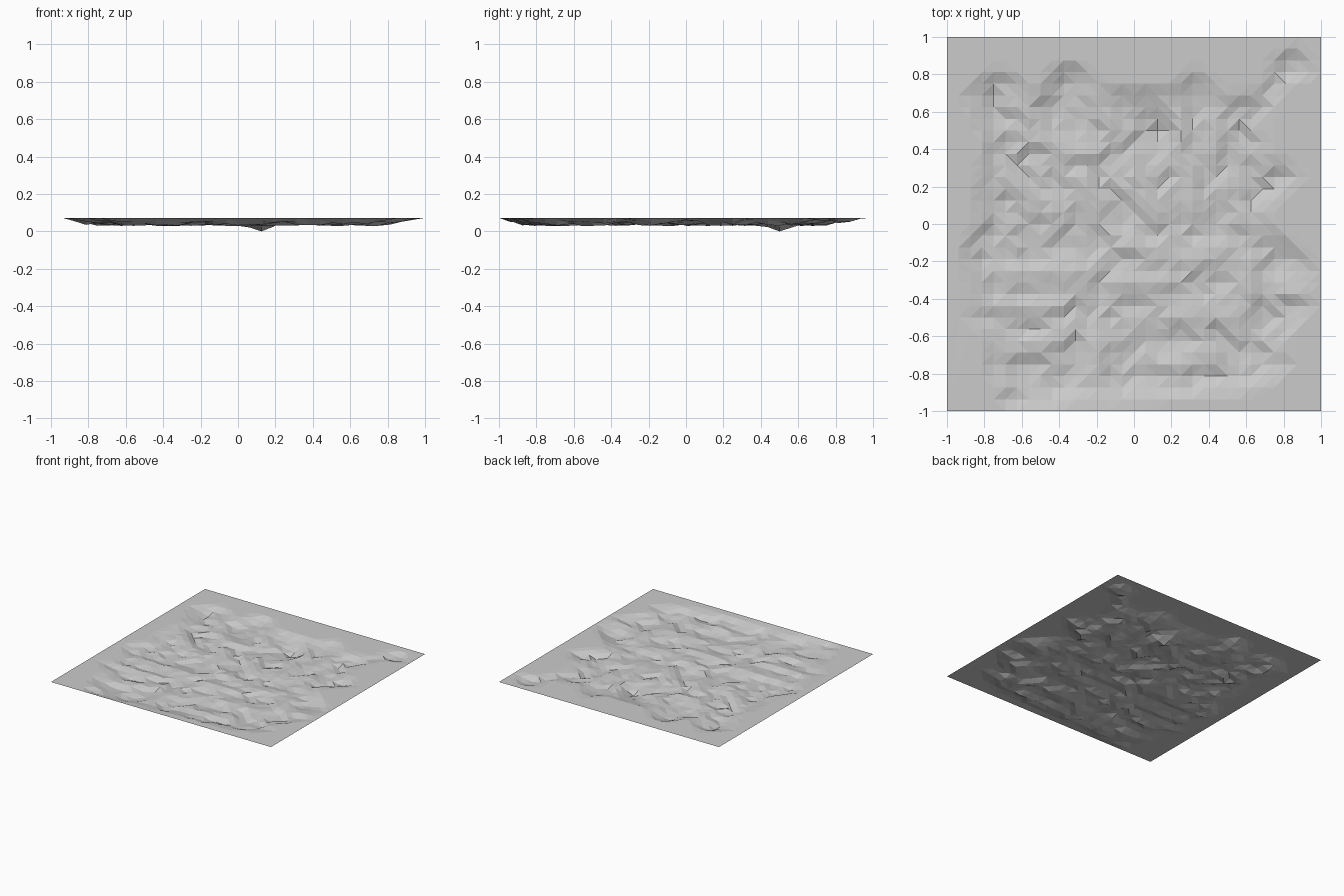
import bpy
import bmesh
import random
from mathutils import Vector
from mathutils.geometry import intersect_point_line

random.seed(4)
cube = bpy.data.objects.get("Cube")
if cube:
    bpy.data.objects.remove(cube, do_unlink=True)

RIM, FLOOR, CELLS = 0.072, 0.03, 32

# Upper edge of the sunken area, clockwise from the left
outline = [
    (-.94, -.15), (-.85, 0), (-.84, .28), (-.8, .42), (-.92, .67),
    (-.8, .82), (-.65, .82), (-.52, .7), (-.45, .86), (-.28, .87),
    (-.15, .74), (.2, .74), (.3, .82), (.43, .82), (.47, .7),
    (.6, .7), (.7, .75), (.75, .92), (.9, .95), (1, .8),
    (.8, .73), (.72, .55), (.72, .35), (.95, .3), (.85, .2),
    (.7, .05), (.8, -.05), (1, -.22), (.95, -.32), (.8, -.35),
    (.98, -.42), (.8, -.65), (.85, -.78), (.68, -.88), (.35, -.93),
    (0, -.95), (-.3, -.97), (-.75, -1), (-.7, -.88), (-.82, -.8),
    (-.78, -.6), (-.94, -.5), (-.88, -.35)]

# Crest lines that rise from the sunken floor: start and end
ridges = [
    ((-.62, .65), (-.5, .45)), ((-.22, .7), (-.1, .5)),
    ((.22, .6), (.25, .4)), ((-.7, .25), (-.42, .05)),
    ((-.4, .4), (-.2, .38)), ((-.3, .25), (-.2, .1)),
    ((-.7, -.27), (-.3, -.27)), ((-.88, -.44), (-.4, -.44)),
    ((-.08, -.1), (.12, -.15)), ((-.1, -.32), (.2, -.32)),
    ((.2, -.48), (.55, -.48)), ((.3, -.2), (.5, -.15)),
    ((.3, .3), (.3, .1)), ((.5, .2), (.58, 0)),
    ((-.7, -.68), (-.4, -.62)), ((-.2, -.8), (-.2, -.62)),
    ((.2, -.75), (.42, -.7)), ((.62, -.2), (.62, -.38)),
    ((.43, .35), (.43, .58)), ((0, .25), (.1, .05))]


def distance(p, a, b):
    """Distance from a point to a segment."""
    a, b = Vector(a), Vector(b)
    near, t = intersect_point_line(p, a, b)
    return (p - a.lerp(b, min(max(t, 0), 1)).to_2d()).length


def edges():
    return zip(outline, outline[1:] + outline[:1])


def inside(p):
    hit = False
    for (ax, ay), (bx, by) in edges():
        if (ay > p.y) != (by > p.y):
            if p.x < ax + (p.y - ay) * (bx - ax) / (by - ay):
                hit = not hit
    return hit


def height(p):
    """Flat rim, sloping sides, ridged floor and one deep pit."""
    if not inside(p):
        return RIM
    ramp = min(1, min(distance(p, a, b) for a, b in edges()) / 0.11)
    crest = max(max(0, 1 - distance(p, a, b) / 0.1) for a, b in ridges)
    rough = random.uniform(-0.1, 0.45)
    sink = ramp * (1 - min(1, 0.75 * crest + rough * (1 - crest)))
    z = max(FLOOR, RIM - (RIM - FLOOR) * sink)
    pit = max(0, 1 - (p - Vector((0.125, 0.5))).length / 0.12)
    return z * (1 - pit)


# Ground sheet with faceted hollows
bm = bmesh.new()
bmesh.ops.create_grid(bm, x_segments=CELLS, y_segments=CELLS, size=1)
for v in bm.verts:
    v.co.z = height(v.co.to_2d())
bmesh.ops.triangulate(bm, faces=bm.faces[:], quad_method='SHORT_EDGE')
# Merge the flat rim into a few large faces
bmesh.ops.dissolve_limit(bm, angle_limit=0.01, verts=bm.verts[:],
                         edges=bm.edges[:])
bmesh.ops.triangulate(bm, faces=bm.faces[:])
mesh = bpy.data.meshes.new("terrain")
bm.to_mesh(mesh)
bm.free()
terrain = bpy.data.objects.new("terrain", mesh)
bpy.context.collection.objects.link(terrain)

# Pale grey ground colour
grey = bpy.data.materials.new("pale_grey")
grey.use_nodes = True
colour = (0.6, 0.6, 0.6, 1)
grey.diffuse_color = colour
grey.node_tree.nodes["Principled BSDF"].inputs["Base Color"].default_value = colour
mesh.materials.append(grey)
